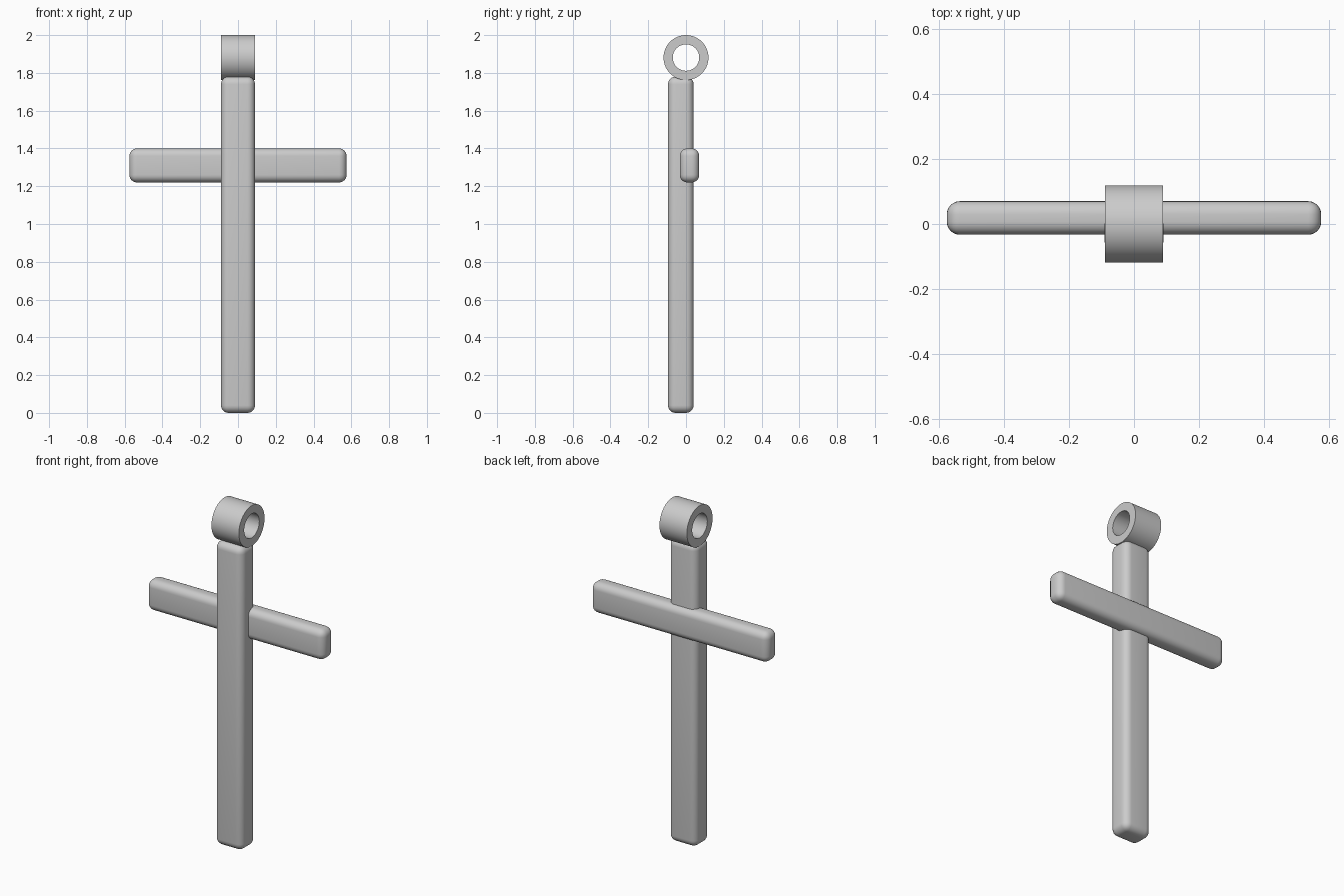
import bpy, bmesh, math
from mathutils import Vector, Matrix

if "Cube" in bpy.data.objects:
    bpy.data.objects.remove(bpy.data.objects["Cube"], do_unlink=True)

# Single plain metal colour
grey = bpy.data.materials.new("plain_grey")
grey.use_nodes = True
colour = (0.6, 0.6, 0.6, 1)
grey.diffuse_color = colour
grey.node_tree.nodes["Principled BSDF"].inputs["Base Color"].default_value = colour


def finish(name, bm, location):
    mesh = bpy.data.meshes.new(name)
    bm.to_mesh(mesh)
    bm.free()
    mesh.materials.append(grey)
    obj = bpy.data.objects.new(name, mesh)
    obj.location = location
    bpy.context.collection.objects.link(obj)
    bpy.ops.object.select_all(action="DESELECT")
    obj.select_set(True)
    bpy.context.view_layer.objects.active = obj
    bpy.ops.object.shade_smooth_by_angle(angle=math.radians(30))
    return obj


def rounded_bar(name, low, high, radius):
    low, high = Vector(low), Vector(high)
    bm = bmesh.new()
    bmesh.ops.create_cube(bm, size=1)
    bmesh.ops.scale(bm, vec=high - low, verts=bm.verts)
    bmesh.ops.bevel(bm, geom=bm.edges[:], offset=radius, segments=6,
                    profile=0.5, affect="EDGES")
    return finish(name, bm, (low + high) / 2)


def tube(name, outer, inner, width, location, sides=64):
    # Spin a rectangular section around the x axis
    bm = bmesh.new()
    section = [(-width / 2, inner), (width / 2, inner),
               (width / 2, outer), (-width / 2, outer)]
    verts = [bm.verts.new((x, 0, r)) for x, r in section]
    edges = [bm.edges.new((verts[i], verts[i - 1])) for i in range(4)]
    bmesh.ops.spin(bm, geom=verts + edges, cent=(0, 0, 0), axis=(1, 0, 0),
                   angle=math.tau, steps=sides)
    bmesh.ops.remove_doubles(bm, verts=bm.verts, dist=0.0001)
    bmesh.ops.recalc_face_normals(bm, faces=bm.faces)
    return finish(name, bm, location)


# Upright post, crossbar set towards the back, and hanging ring
rounded_bar("upright_post", (-0.09, -0.095, 0), (0.09, 0.04, 1.78), 0.04)
rounded_bar("crossbar", (-0.575, -0.033, 1.22), (0.575, 0.07, 1.4), 0.04)
tube("hanging_ring", 0.119, 0.07, 0.178, (0, 0, 1.881))
